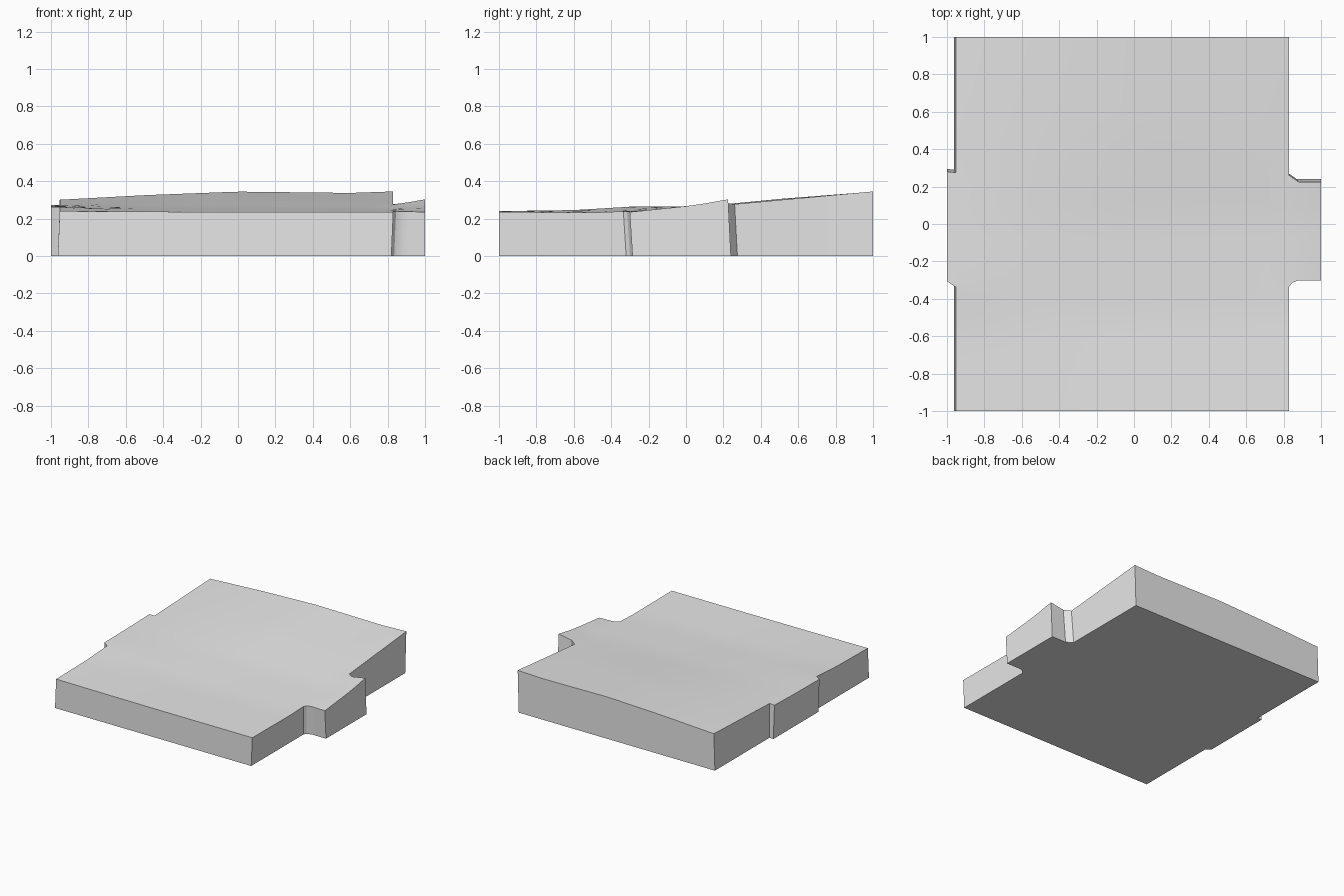
import bpy
import bmesh
from math import radians
from mathutils import Vector

cube = bpy.data.objects.get("Cube")
if cube:
    bpy.data.objects.remove(cube, do_unlink=True)

# Single stone-grey material
grey = bpy.data.materials.new("plain grey")
grey.use_nodes = True
grey.diffuse_color = (0.8, 0.8, 0.8, 1)
grey.node_tree.nodes["Principled BSDF"].inputs["Base Color"].default_value = (0.8, 0.8, 0.8, 1)

# Ground outline with a tab on each side
OUTLINE = [
    (-0.963, -1), (0.82, -1), (0.82, -0.32), (0.835, -0.3), (0.87, -0.286),
    (1, -0.286), (1, 0.24), (0.87, 0.24), (0.82, 0.275), (0.82, 1),
    (-0.963, 1), (-0.963, 0.29), (-1, 0.295), (-1, -0.29), (-0.963, -0.322),
]

# Terrain profiles running front to back, as (y, height), at several x
PROFILES = [
    (-1.0, [(-1, 0.24), (-0.6, 0.246), (-0.33, 0.263), (0, 0.266), (0.3, 0.273), (1, 0.298)]),
    (-0.5, [(-1, 0.237), (-0.5, 0.24), (0, 0.262), (0.5, 0.294), (1, 0.325)]),
    (0.0, [(-1, 0.235), (-0.5, 0.231), (0, 0.257), (0.5, 0.305), (1, 0.344)]),
    (0.6, [(-1, 0.235), (-0.5, 0.231), (0, 0.254), (0.5, 0.3), (1, 0.337)]),
    (0.83, [(-1, 0.235), (-0.5, 0.232), (0, 0.252), (0.27, 0.278), (1, 0.345)]),
    (1.0, [(-1, 0.235), (-0.3, 0.235), (0.04, 0.27), (0.22, 0.302), (1, 0.36)]),
]


def lerp_table(points, t):
    for (a, va), (b, vb) in zip(points, points[1:]):
        if t <= b:
            f = max(0.0, (t - a) / (b - a))
            return va + (vb - va) * f
    return points[-1][1]


def height(x, y):
    return lerp_table([(px, lerp_table(p, y)) for px, p in PROFILES], x)


# Flat outline, sliced into a grid
bm = bmesh.new()
bm.faces.new([bm.verts.new((x, y, 0)) for x, y in OUTLINE])
for axis in (Vector((1, 0, 0)), Vector((0, 1, 0))):
    for i in range(-9, 10):
        bmesh.ops.bisect_plane(bm, geom=bm.verts[:] + bm.edges[:] + bm.faces[:],
                               plane_co=axis * (i * 0.1 + 0.003), plane_no=axis)

# Raise the slab and shape its rolling top, with slightly leaning walls
base_faces = bm.faces[:]
result = bmesh.ops.extrude_face_region(bm, geom=base_faces, use_keep_orig=True)
for v in result["geom"]:
    if isinstance(v, bmesh.types.BMVert):
        x, y = v.co.x, v.co.y
        if abs(x) < 0.97:
            v.co.x += 0.01
        if -0.34 < y < 0.3 and abs(x) > 0.81:
            v.co.y -= 0.015
        v.co.z = height(v.co.x, v.co.y)

# Clean flat underside
bmesh.ops.dissolve_faces(bm, faces=[f for f in bm.faces if all(v.co.z < 0.001 for v in f.verts)])
bmesh.ops.recalc_face_normals(bm, faces=bm.faces[:])

mesh = bpy.data.meshes.new("terrain_slab")
bm.to_mesh(mesh)
bm.free()
mesh.materials.append(grey)
slab = bpy.data.objects.new("terrain_slab", mesh)
bpy.context.collection.objects.link(slab)

# Smooth top, crisp edges
bpy.ops.object.select_all(action="DESELECT")
slab.select_set(True)
bpy.context.view_layer.objects.active = slab
bpy.ops.object.shade_smooth_by_angle(angle=radians(25))
